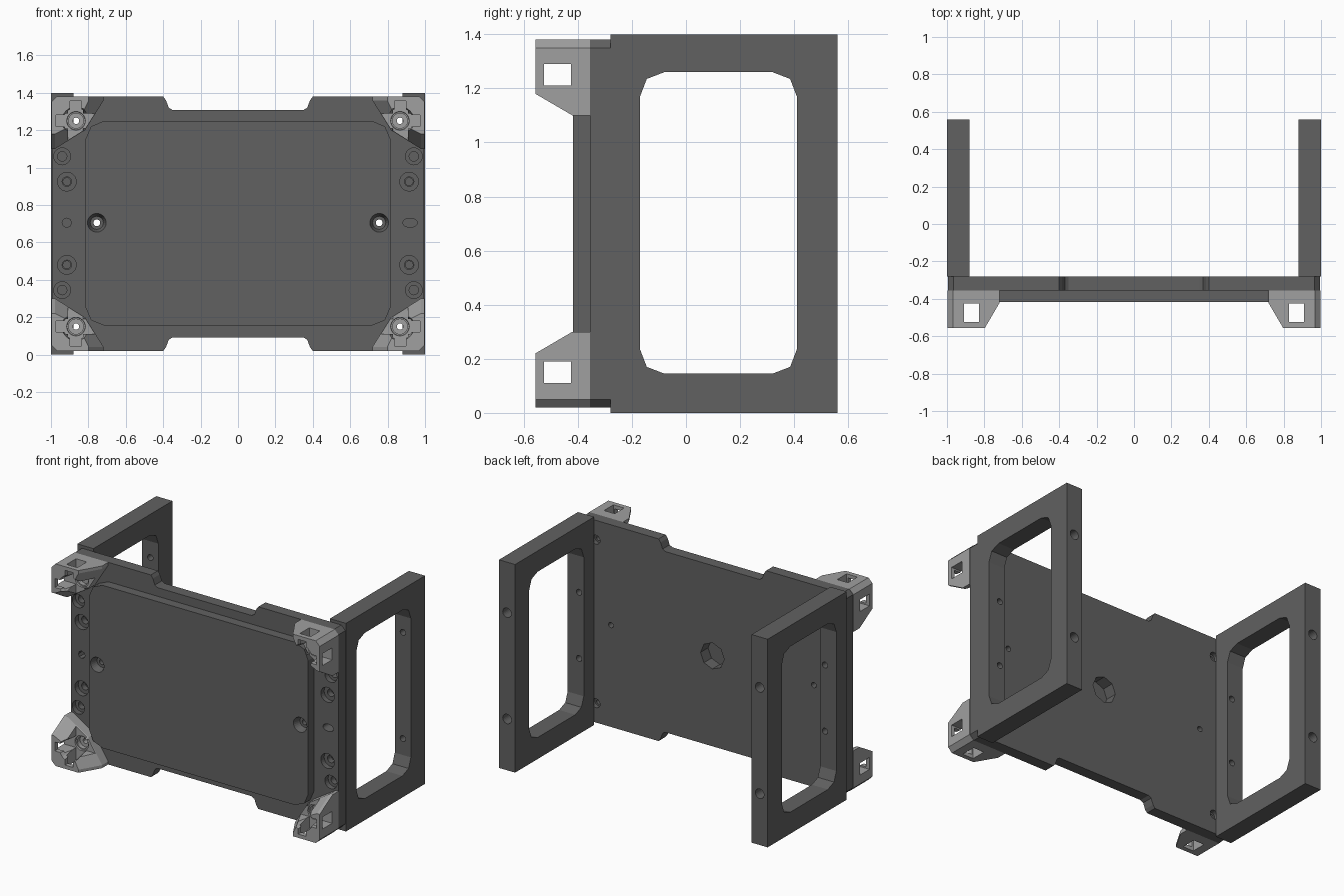
import bpy, bmesh, math
from mathutils import Matrix

if "Cube" in bpy.data.objects:
    bpy.data.objects.remove(bpy.data.objects["Cube"])


def material(name, g):
    m = bpy.data.materials.new(name)
    m.diffuse_color = (g, g, g, 1)
    m.use_nodes = True
    m.node_tree.nodes["Principled BSDF"].inputs["Base Color"].default_value = m.diffuse_color
    return m


DARK, LIGHT = material("dark_grey", 0.12), material("light_grey", 0.35)


def finish(bm, name):
    bmesh.ops.recalc_face_normals(bm, faces=bm.faces)
    me = bpy.data.meshes.new(name)
    bm.to_mesh(me)
    bm.free()
    ob = bpy.data.objects.new(name, me)
    bpy.context.collection.objects.link(ob)
    return ob


def loft(name, rings):
    """Closed solid through rings of 3D points."""
    bm = bmesh.new()
    vs = [[bm.verts.new(p) for p in r] for r in rings]
    n = len(vs[0])
    for a, b in zip(vs, vs[1:]):
        for i in range(n):
            j = (i + 1) % n
            bm.faces.new((a[i], a[j], b[j], b[i]))
    bm.faces.new(vs[0])
    bm.faces.new(vs[-1])
    return finish(bm, name)


def prism_y(name, pts, y0, y1):
    return loft(name, [[(x, y, z) for x, z in pts] for y in (y0, y1)])


def prism_x(name, pts, x0, x1):
    return loft(name, [[(x, y, z) for y, z in pts] for x in (x0, x1)])


def hole(x, z, y0, y1, r0, r1=None, n=24, stretch=1):
    """Round or tapered cutter along y."""
    bm = bmesh.new()
    bmesh.ops.create_cone(bm, cap_ends=True, segments=n, radius1=r0,
                          radius2=r0 if r1 is None else r1, depth=abs(y1 - y0))
    bm.transform(Matrix.Translation((x, (y0 + y1) / 2, z)) @ Matrix.Diagonal((stretch, 1, 1, 1))
                 @ Matrix.Rotation(-math.pi / 2, 4, 'X'))
    return finish(bm, "cutter")


def boolean(ob, others, op='DIFFERENCE'):
    bpy.context.view_layer.objects.active = ob
    for o in others:
        m = ob.modifiers.new("bool", 'BOOLEAN')
        m.object, m.operation, m.solver = o, op, 'EXACT'
        bpy.ops.object.modifier_apply(modifier=m.name)
        bpy.data.objects.remove(o)


def four_way(quarter, ca, cb):
    """Mirror a quarter outline into a full closed one about (ca, cb)."""
    q, r = quarter, quarter[::-1]
    return ([(ca + a, cb + b) for a, b in q] + [(ca - a, cb + b) for a, b in r]
            + [(ca - a, cb - b) for a, b in q] + [(ca + a, cb - b) for a, b in r])


# Front plate with top and bottom notches, plus raised panel
plate = prism_y("front_plate", four_way(
    [(.995, .65), (.965, .68), (.40, .68), (.385, .66), (.37, .62), (.35, .608)], 0, .7), -.355, -.28)
panel = prism_y("panel", four_way(
    [(.815, .45), (.786, .518), (.715, .5475)], 0, .7025), -.418, -.32)
boolean(plate, [panel], 'UNION')

# Plate holes
cuts = [hole(0, .7, -.36, -.27, .088, n=8)]
for s in (-1, 1):
    cuts += [hole(s * .755, .705, -.425, -.37, .052, .035),
             hole(s * .755, .705, -.43, -.27, .018)]
    for x, z, r in ((.94, 1.06, .045), (.915, .925, .05), (.915, .48, .05), (.94, .345, .045)):
        cuts += [hole(s * x, z, -.36, -.32, r), hole(s * x, z, -.36, -.27, .025)]
    for z in (.15, 1.25):
        cuts += [hole(s * .866, z, -.37, -.27, .017), hole(s * .866, z, -.31, -.27, .03)]
cuts += [hole(-.915, .705, -.36, -.27, .025, n=8),
         hole(.92, .705, -.36, -.27, .024, stretch=1.6)]
boolean(plate, cuts)
plate.data.materials.clear()
plate.data.materials.append(DARK)

# Side frames with a window and screw holes
for s, label in ((-1, "left"), (1, "right")):
    frame = prism_x(label + "_side_frame",
                    [(-.28, 0), (.56, 0), (.56, 1.4), (-.28, 1.4)], s * .88, s)
    window = prism_x("cutter", four_way(
        [(.29, .4675), (.265, .5325), (.2, .5575)], .12, .7025), s * .8, s * 1.1)
    cuts = [window]
    for z in (.345, 1.06):
        cuts += [hole(s * .94, z, .35, .6, .02), hole(s * .94, z, .46, .6, .032)]
    for z in (.48, .925):
        cuts.append(hole(s * .915, z, -.3, -.1, .02))
    boolean(frame, cuts)
    frame.data.materials.clear()
    frame.data.materials.append(DARK)

# Corner feet: tapered blocks, hollowed, with side windows and a screw hole
BASE = [(0, .03), (.03, 0), (.28, 0), (.28, .02), (.18, .18), (.02, .28), (0, .28)]
TOP = [(0, .03), (.03, 0), (.2, 0), (.2, .02), (.14, .14), (.02, .2), (0, .2)]


def corner_foot(name, sx, sz):
    def ring(pts, y):
        return [(sx * (.998 - u), y, .7 + sz * (.68 - v)) for u, v in pts]

    def box(u0, u1, v0, v1, y0, y1):
        pts = [(u0, v0), (u1, v0), (u1, v1), (u0, v1)]
        return loft("cutter", [ring(pts, y0), ring(pts, y1)])

    foot = loft(name, [ring(BASE, -.355), ring(BASE, -.42), ring(TOP, -.557)])
    x, z = sx * .866, .7 + sz * .55
    boolean(foot, [
        hole(x, z, -.57, -.415, .078, .048),
        hole(x, z, -.42, -.385, .04),
        hole(x, z, -.57, -.34, .017),
        box(-.05, .32, .09, .17, -.525, -.425),
        box(.09, .17, -.05, .32, -.525, -.425),
        box(.025, .07, .10, .16, -.58, -.43),
        box(.10, .16, .025, .07, -.58, -.43)])
    foot.data.materials.clear()
    foot.data.materials.append(LIGHT)


for sx, a in ((-1, "left"), (1, "right")):
    for sz, b in ((-1, "lower"), (1, "upper")):
        corner_foot(f"{b}_{a}_corner_foot", sx, sz)
